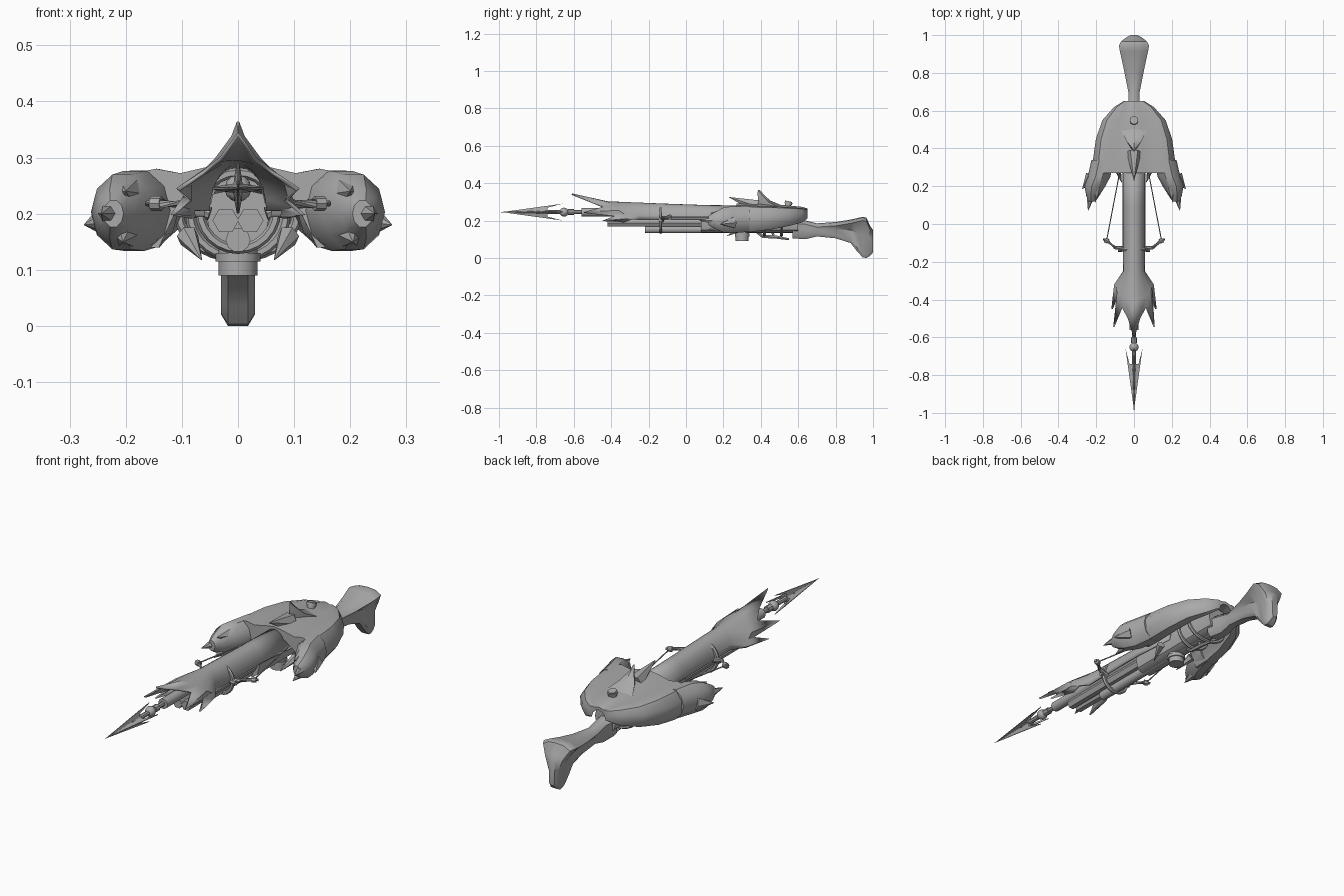
import bpy, bmesh, math
from mathutils import Vector

if "Cube" in bpy.data.objects:
    bpy.data.objects.remove(bpy.data.objects["Cube"])

grey = bpy.data.materials.new("worn_grey")
grey.diffuse_color = (0.4, 0.4, 0.4, 1)
grey.use_nodes = True
grey.node_tree.nodes["Principled BSDF"].inputs["Base Color"].default_value = grey.diffuse_color


def loft(name, rings, cap=True, closed=True):
    """Skin a list of equal-length point rings."""
    bm = bmesh.new()
    rows = [[bm.verts.new(p) for p in r] for r in rings]
    n = len(rows[0])
    for a, b in zip(rows, rows[1:]):
        for i in range(n if closed else n - 1):
            j = (i + 1) % n
            bm.faces.new((a[i], a[j], b[j], b[i]))
    if cap:
        bm.faces.new(rows[0])
        bm.faces.new(rows[-1])
    bmesh.ops.recalc_face_normals(bm, faces=bm.faces)
    me = bpy.data.meshes.new(name)
    bm.to_mesh(me)
    bm.free()
    me.materials.append(grey)
    ob = bpy.data.objects.new(name, me)
    bpy.context.collection.objects.link(ob)
    return ob


def sweep(name, pts, radii, n=8):
    """Round tube along points; radii is a number or one per point."""
    pts = [Vector(p) for p in pts]
    if not isinstance(radii, (list, tuple)):
        radii = [radii] * len(pts)
    rings = []
    for i, (p, r) in enumerate(zip(pts, radii)):
        t = (pts[min(i + 1, len(pts) - 1)] - pts[max(i - 1, 0)]).normalized()
        ref = Vector((0, 1, 0)) if abs(t.y) < 0.5 else Vector((0, 0, 1))
        u = t.cross(ref).normalized()
        v = t.cross(u)
        rings.append([p + r * (u * math.cos(a) + v * math.sin(a))
                      for a in (math.tau * k / n for k in range(n))])
    return loft(name, rings)


def mirrored(half, y):
    """Closed ring from a half profile that starts and ends on x = 0."""
    return ([(x, y, z) for x, z in half]
            + [(-x, y, z) for x, z in reversed(half[1:-1])])


def spike(name, base, tip, r, n=6):
    sweep(name, [base, tip], [r, 0.001], n)


# Stock with flared top and drooping butt: y, top width, low width, top z, low z
rings = []
for y, wt, wb, zt, zb in [(.57, .045, .04, .205, .105), (.64, .03, .03, .20, .10),
                          (.70, .03, .028, .185, .115), (.80, .05, .03, .192, .105),
                          (.88, .067, .03, .205, .08), (.915, .075, .03, .213, .035),
                          (.945, .08, .03, .22, .003), (.965, .07, .03, .215, 0),
                          (.985, .045, .024, .17, .012), (1.0, .018, .015, .15, .03)]:
    mid = zt - (zt - zb) * .45
    rings.append(mirrored([(0, zt), (wt * .6, zt - .004), (wt, zt - .02), (wb, mid),
                           (wb, zb + .02), (wb * .6, zb), (0, zb)], y))
loft("stock", rings)

# Receiver body and barrels
body = [(0, .245), (.045, .235), (.055, .19), (.045, .15), (.025, .135), (0, .135)]
loft("receiver", [mirrored(body, y) for y in (0.08, .45, .6)])
for s in (1, -1):
    sweep("upper_barrel", [(s * .022, -.42, .188), (s * .022, .3, .188)], .0235, 6)
sweep("lower_barrel", [(0, -.22, .153), (0, .6, .153)], .022, 10)
sweep("harpoon_tube", [(0, -.56, .245), (0, .3, .245)], .024, 10)
sweep("under_cylinder", [(0, .30, .09), (0, .30, .15)], .035, 14)
sweep("under_cylinder_rim", [(0, .30, .115), (0, .30, .13)], .04, 14)

# Trigger and guard
sweep("trigger_guard", [(0, .38, .14), (0, .41, .115), (0, .48, .112), (0, .55, .10)],
      [.01, .01, .01, .006], 6)
sweep("trigger", [(0, .46, .14), (0, .47, .115)], .007, 6)

# Harpoon shaft, ball and barbed four-finned head
sweep("harpoon_shaft", [(0, -.80, .245), (0, -.55, .245)], .011, 8)
ball = [(math.cos(math.pi * k / 8), math.sin(math.pi * k / 8)) for k in range(9)]
sweep("harpoon_ball", [(0, -.652 + .024 * c, .245) for c, _ in ball],
      [max(.024 * q, .001) for _, q in ball], 12)
sweep("harpoon_collar", [(0, -.63, .245), (0, -.60, .245)], .016, 8)
for k in range(4):
    a = math.pi / 2 * k
    ca, sa = math.cos(a), math.sin(a)
    fin = [(.0, -.985), (.045, -.66), (.024, -.74), (.008, -.74)]
    rows = []
    for t in (-1, 1):
        rows.append([(r * ca - t * w * sa, y, .245 + r * sa + t * w * ca)
                     for (r, y), w in zip(fin, (.001, .002, .006, .008))])
    loft("harpoon_fin", rows)
spike("harpoon_point", (0, -.74, .245), (0, -.99, .245), .018, 4)

# Hide sleeve over the barrel with a ragged flared mouth
rings = []
for y, w, zt, zb in [(.32, .06, .28, .19), (.1, .06, .283, .205),
                     (-.1, .06, .29, .205), (-.25, .058, .296, .205)]:
    rings.append([(w * math.cos(a), y, zb + (zt - zb) * math.sin(a))
                  for a in (math.pi * k / 12 for k in range(13))])
flare = [(.085, -.29, .205), (.105, -.32, .21), (.095, -.33, .235), (.09, -.36, .255),
         (.06, -.38, .28), (.03, -.40, .296), (0, -.42, .303)]
mouth = [(.08, -.33, .19), (.12, -.45, .198), (.09, -.38, .225), (.11, -.545, .245),
         (.065, -.44, .275), (.033, -.50, .30), (0, -.61, .345)]
for half in (flare, mouth):
    rings.append(half + [(-x, y, z) for x, y, z in reversed(half[:-1])])
sleeve = loft("hide_sleeve", rings, cap=False, closed=False)
mod = sleeve.modifiers.new("thickness", 'SOLIDIFY')
mod.thickness = .008

# Mantle draped over the rear: stations are y, width scale, height scale
half = [(0, .292), (.05, .285), (.11, .272), (.155, .28), (.20, .272), (.232, .23),
        (.23, .175), (.20, .14), (.15, .14), (.12, .20), (.06, .24), (0, .25)]
rings = []
for y, sx, sz in [(.65, .24, .35), (.62, .45, .55), (.55, .72, .72), (.45, .87, .9),
                  (.35, .93, 1), (.27, .94, 1)]:
    rings.append(mirrored([(x * sx, .25 + (z - .25) * sz) for x, z in half], y))
loft("mantle", rings)

# Mantle lobes reaching forward, ending in ragged points
for s in (1, -1):
    rings = []
    for y, cx, cz, rx, rz in [(.34, .165, .208, .06, .072), (.25, .185, .205, .06, .075),
                              (.20, .207, .203, .055, .07), (.15, .218, .20, .035, .045),
                              (.12, .222, .20, .018, .025)]:
        rings.append([(s * (cx + rx * math.cos(a)), y, cz + rz * math.sin(a))
                      for a in (math.tau * k / 10 for k in range(10))])
    loft("mantle_lobe", rings)
    for base, tip, r in [((.225, .17, .20), (.243, .072, .20), .028),
                         ((.225, .25, .19), (.274, .185, .18), .035),
                         ((.20, .20, .165), (.205, .115, .15), .028),
                         ((.195, .20, .235), (.20, .13, .24), .03),
                         ((.09, .30, .16), (.065, .22, .118), .02)]:
        spike("mantle_tuft", (s * base[0], *base[1:]), (s * tip[0], *tip[1:]), r)

# Crest points and peg on the mantle
rings = []
for y, w, z, tip in [(.50, .07, .27, 0), (.44, .04, .30, 0), (.405, .012, .338, 0),
                     (.385, .002, .364, 0)]:
    rings.append([(w, y, z), (0, y + .01, z + .012 * w / .07), (-w, y, z),
                  (0, y - 1.6 * w, z - .02)])
loft("crest", rings)
spike("crest_front", (0, .38, .275), (0, .23, .325), .04)
sweep("mantle_peg", [(0, .54, .26), (0, .55, .303)], .018, 10)
sweep("peg_cap", [(0, .546, .288), (0, .55, .30)], .022, 10)

# Clamp band around barrels, rear strap hoops
sweep("barrel_clamp", [(.068 * math.cos(a), -.135, .205 + .068 * math.sin(a))
                       for a in (math.tau * k / 24 for k in range(25))], .009, 6)
for y, w in ((.42, .085), (.51, .105)):
    sweep("rear_strap", [(w * math.cos(a), y, .20 + .078 * math.sin(a))
                         for a in (math.pi + math.pi * k / 14 for k in range(15))], .009, 6)

# Bow arms, knobs and strings
for s in (1, -1):
    sweep("bow_arm", [(s * .05, -.13, .20), (s * .10, -.125, .216), (s * .135, -.095, .218),
                      (s * .163, -.08, .218)], [.012, .009, .008, .006], 8)
    sweep("bow_knob", [(s * .136, -.092, .218), (s * .154, -.084, .218)], .013, 8)
    sweep("clamp_bolt", [(s * .06, -.135, .205), (s * .085, -.135, .205)], .013, 8)
    sweep("bow_string", [(s * .145, -.085, .218), (s * .075, .28, .22)], .003, 5)

# Smooth shading with sharp creases kept
for ob in bpy.data.objects:
    ob.select_set(True)
    bpy.context.view_layer.objects.active = ob
bpy.ops.object.shade_smooth_by_angle(angle=math.radians(38))
